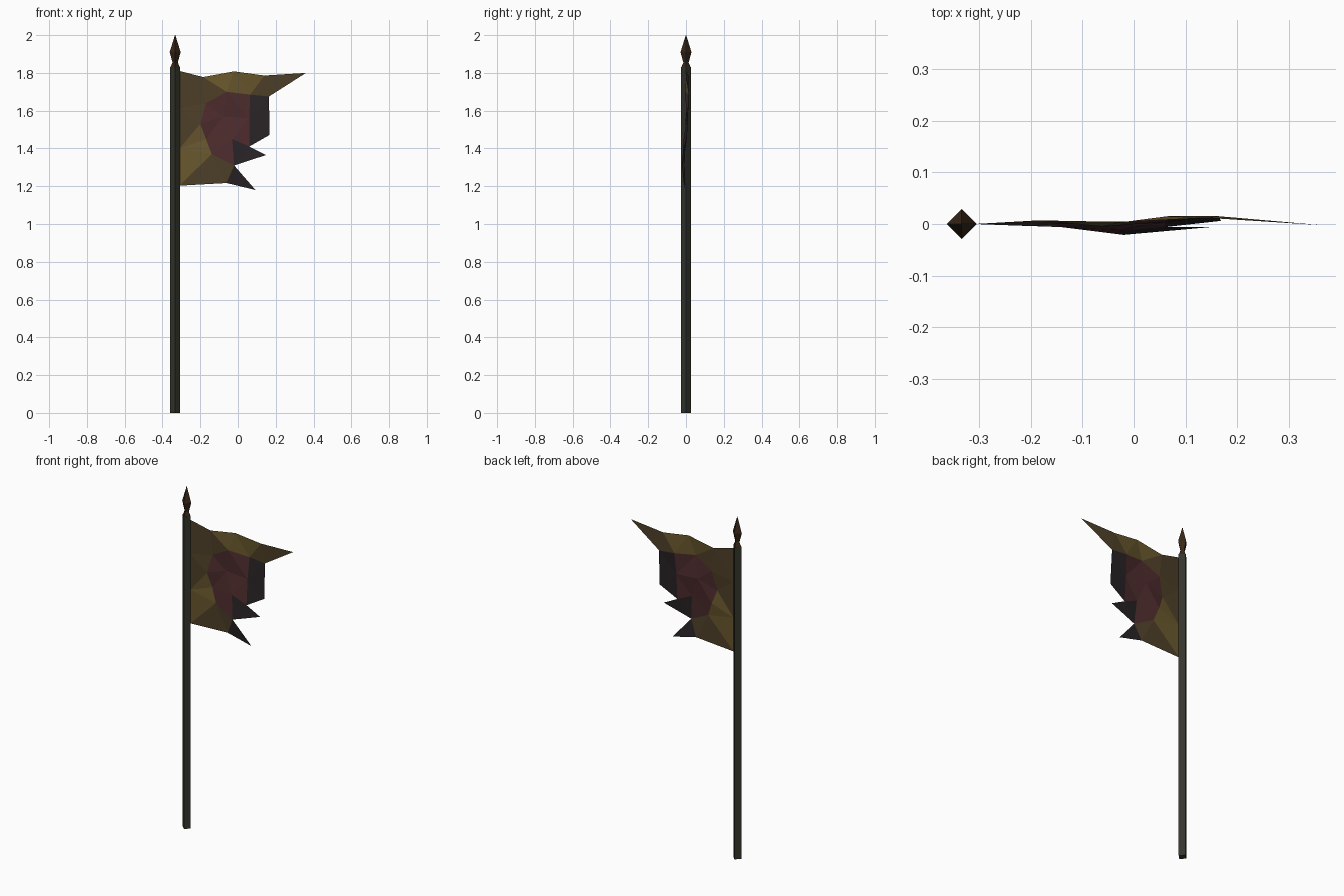
import bpy, math
from mathutils import Vector
from mathutils.geometry import delaunay_2d_cdt

if "Cube" in bpy.data.objects:
    bpy.data.objects.remove(bpy.data.objects["Cube"])

POLE_X = -0.333


def material(name, rgb):
    m = bpy.data.materials.new(name)
    m.diffuse_color = (*rgb, 1)
    m.use_nodes = True
    m.node_tree.nodes["Principled BSDF"].inputs["Base Color"].default_value = m.diffuse_color
    return m


def make_object(name, verts, faces, mats):
    me = bpy.data.meshes.new(name)
    me.from_pydata(verts, [], faces)
    for m in mats:
        me.materials.append(m)
    me.update()
    ob = bpy.data.objects.new(name, me)
    bpy.context.collection.objects.link(ob)
    return ob


def lathe4(name, profile, mat):
    """Four-sided turned shape from (radius, z) rings, corners on the axes."""
    verts, faces = [], []
    for r, z in profile:
        for k in range(4):
            a = k * math.pi / 2
            verts.append((POLE_X + r * math.cos(a), r * math.sin(a), z))
    for i in range(len(profile) - 1):
        for k in range(4):
            a, b = i * 4 + k, i * 4 + (k + 1) % 4
            faces.append((a, b, b + 4, a + 4))
    faces += [(3, 2, 1, 0), tuple(range(len(verts) - 4, len(verts)))]
    return make_object(name, verts, faces, [mat])


# Pole and spear-shaped finial
lathe4("pole", [(0.026, 0), (0.026, 1.83)], material("dark_wood", (0.036, 0.036, 0.026)))
lathe4("finial", [(0.025, 1.828), (0.014, 1.855), (0.029, 1.91), (0.001, 2.0)],
       material("bronze", (0.04, 0.02, 0.009)))

# Torn cloth: outline clockwise from the upper hoist corner, as (x, z, y)
outline = [(-0.309, 1.81, 0), (-0.185, 1.778, 0.007), (-0.02, 1.808, 0.004),
           (0.14, 1.786, 0.012), (0.36, 1.80, -0.002), (0.164, 1.675, 0.015),
           (0.168, 1.472, 0.006), (0.06, 1.41, -0.006), (0.148, 1.365, -0.006),
           (-0.02, 1.31, -0.021), (0.093, 1.18, -0.008), (-0.06, 1.217, -0.008),
           (-0.309, 1.203, 0), (-0.309, 1.40, 0), (-0.309, 1.61, 0)]
# Folds inside the cloth
folds = [(-0.17, 1.64, 0.006), (-0.06, 1.70, -0.005), (0.065, 1.685, 0.015),
         (-0.20, 1.53, -0.004), (-0.08, 1.57, 0.005), (0.06, 1.56, 0.004),
         (-0.14, 1.37, -0.006), (-0.03, 1.45, -0.012), (-0.17, 1.45, 0.004)]
pts = outline + folds
n = len(outline)
co, _, tris, orig, _, _ = delaunay_2d_cdt(
    [Vector(p[:2]) for p in pts], [(i, (i + 1) % n) for i in range(n)], [], 1, 1e-5)
verts = [(c.x, pts[o[0]][2] if o else 0, c.y) for c, o in zip(co, orig)]

# Cloth colours: gold border, red centre, charred fly edge
cloth = [material("cloth_brown", (0.075, 0.05, 0.021)),
         material("cloth_gold", (0.14, 0.095, 0.026)),
         material("cloth_red", (0.075, 0.025, 0.026)),
         material("cloth_charred", (0.022, 0.017, 0.019))]
flag = make_object("torn_flag", verts, tris, cloth)
for f in flag.data.polygons:
    x, z = f.center.x, f.center.z
    if f.normal.y > 0:
        f.flip()
    if (x > 0.09 and z < 1.66) or (x > -0.02 and z < 1.42):
        f.material_index = 3
    elif ((x + 0.03) / 0.16) ** 2 + ((z - 1.53) / 0.175) ** 2 < 1:
        f.material_index = 2
    elif (-0.1 < x < 0.11 and z > 1.68) or (x < -0.2 and 1.28 < z < 1.5):
        f.material_index = 1
flag.data.update()
